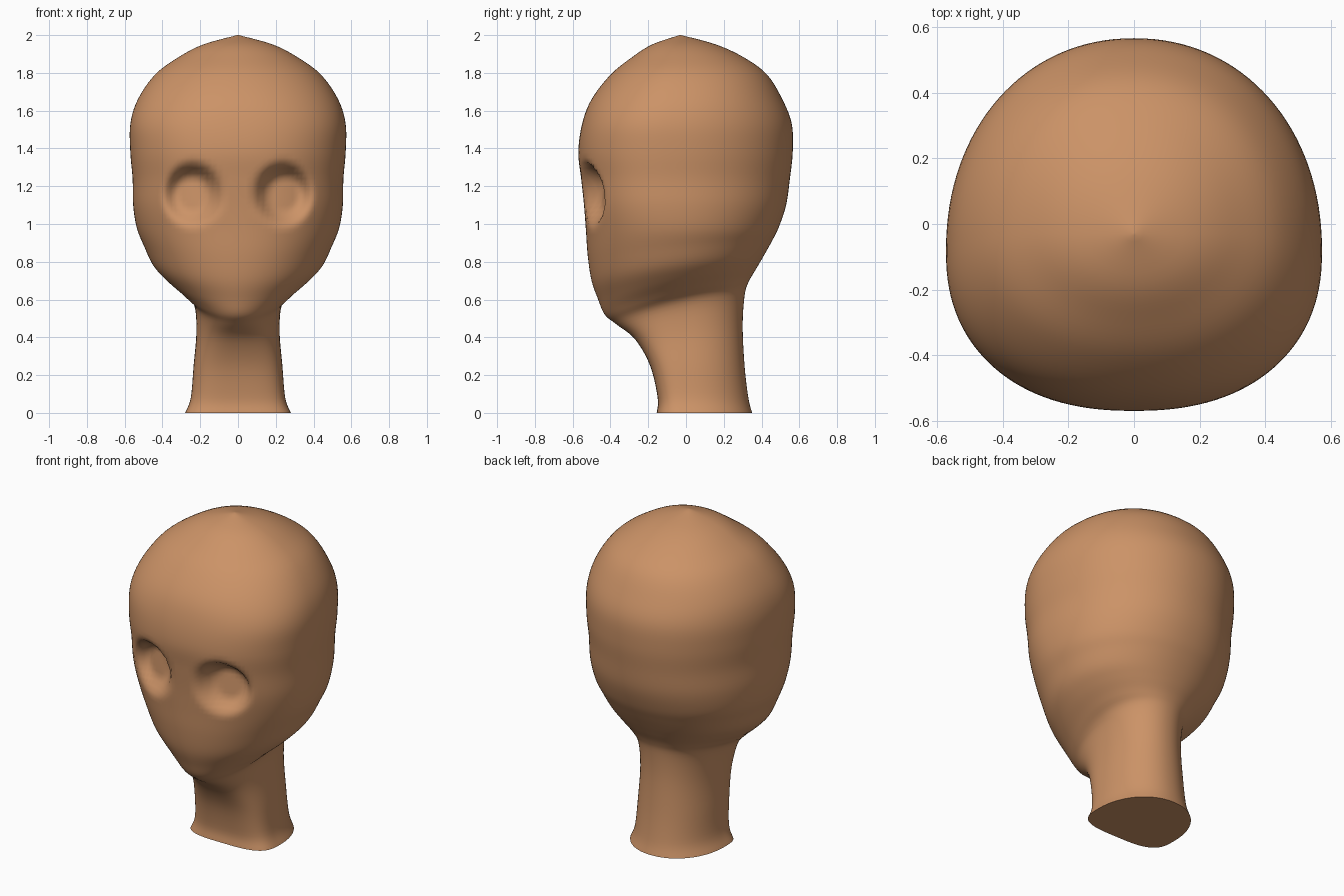
import bpy, bmesh, math

cube = bpy.data.objects.get("Cube")
if cube:
    bpy.data.objects.remove(cube, do_unlink=True)

SEGMENTS = 128
STEPS = 5

# Cross-sections from neck base to crown:
# z at front, z at back, half width, y front, y back, y of widest point, front squareness
SECTIONS = [
    (0, 0, .28, -.155, .35, .02, 3.4),
    (.08, .08, .25, -.15, .33, .02, 3.4),
    (.25, .25, .235, -.19, .31, .02, 3.2),
    (.39, .46, .22, -.27, .30, .02, 2.8),
    (.47, .62, .235, -.37, .31, .02, 2.2),
    (.52, .69, .30, -.43, .33, .0, 1.9),
    (.60, .76, .385, -.465, .37, -.02, 1.9),
    (.70, .82, .45, -.50, .405, -.04, 2),
    (.83, .90, .495, -.52, .45, -.05, 2.1),
    (.97, .98, .535, -.53, .49, -.06, 2.2),
    (1.1, 1.1, .555, -.54, .53, -.07, 2.3),
    (1.24, 1.24, .558, -.555, .55, -.08, 2.3),
    (1.38, 1.38, .57, -.57, .565, -.08, 2.3),
    (1.53, 1.53, .57, -.55, .56, -.08, 2.3),
    (1.66, 1.66, .53, -.50, .51, -.06, 2.2),
    (1.79, 1.79, .44, -.40, .43, -.04, 2.1),
    (1.88, 1.88, .32, -.29, .31, -.03, 2),
    (1.95, 1.95, .185, -.18, .16, -.03, 2),
    (2, 2, .004, -.034, -.026, -.03, 2),
]


def spline(a, b, c, d, t):
    """Smooth blend between b and c."""
    return b + .5 * t * (c - a + t * (2*a - 5*b + 4*c - d + t * (3*(b - c) + d - a)))


def smooth(t):
    t = max(0, min(1, t))
    return t * t * (3 - 2 * t)


def dense_sections():
    last = len(SECTIONS) - 1
    for i in range(last):
        group = [SECTIONS[max(0, min(last, i + k))] for k in (-1, 0, 1, 2)]
        for s in range(STEPS):
            yield [spline(*values, s / STEPS) for values in zip(*group)]
    yield SECTIONS[-1]


def socket_depth(x, y, z):
    """Depth of the eye hollows, steep at the brow and shallow at the cheek."""
    if y > -.2:
        return 0
    r = math.hypot((abs(x) - .24) / .17, (z - 1.155) / .185)
    return .085 * smooth((1 - r) / .55) * (1 + 2.2 * (z - 1.13))


def ring_points(section):
    zf, zb, width, front, back, mid, square = section
    for k in range(SEGMENTS):
        a = math.tau * k / SEGMENTS
        c, s = math.cos(a), math.sin(a)
        power = 2 / (square if s < 0 else 2.1)
        x = width * math.copysign(abs(c) ** power, c)
        reach = (back - mid) if s > 0 else (mid - front)
        y = mid + reach * math.copysign(abs(s) ** power, s)
        z = zf + (zb - zf) * math.sin(math.pi / 2 * (y - front) / (back - front))
        yield x, y + socket_depth(x, y, z), z


# Skin colour
skin = bpy.data.materials.new("tan_skin")
skin.use_nodes = True
colour = (.60, .29, .135, 1)
skin.diffuse_color = colour
shader = skin.node_tree.nodes["Principled BSDF"]
shader.inputs["Base Color"].default_value = colour
shader.inputs["Roughness"].default_value = .7

# Head and neck as one continuous skin
bm = bmesh.new()
rings = [[bm.verts.new(p) for p in ring_points(s)] for s in dense_sections()]
for low, high in zip(rings, rings[1:]):
    for k in range(SEGMENTS):
        n = (k + 1) % SEGMENTS
        bm.faces.new((low[k], low[n], high[n], high[k]))
bm.faces.new(rings[-1])
bm.faces.new(reversed(rings[0]))
mesh = bpy.data.meshes.new("head_and_neck")
bm.to_mesh(mesh)
bm.free()
mesh.materials.append(skin)

head = bpy.data.objects.new("head_and_neck", mesh)
bpy.context.collection.objects.link(head)
bpy.context.view_layer.objects.active = head
head.select_set(True)
bpy.ops.object.shade_smooth_by_angle(angle=math.radians(50))
